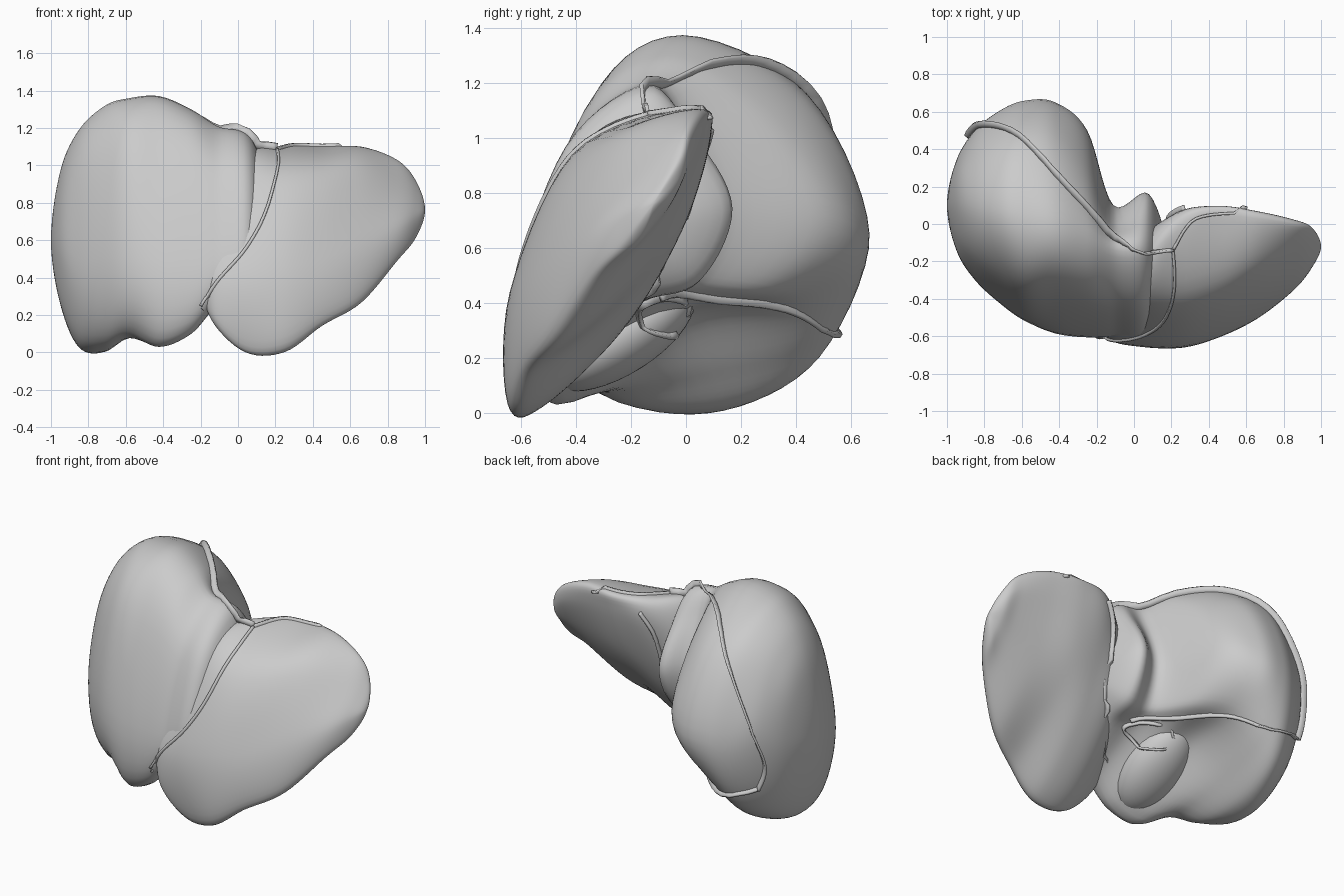
import bpy, bmesh, math
from mathutils import Vector, Euler
from mathutils.bvhtree import BVHTree

cube = bpy.data.objects.get("Cube")
if cube:
    bpy.data.objects.remove(cube)

grey = bpy.data.materials.new("plain grey")
grey.use_nodes = True
colour = (0.6, 0.6, 0.6, 1)
grey.diffuse_color = colour
grey.node_tree.nodes["Principled BSDF"].inputs["Base Color"].default_value = colour

STEPS = 7


def spline(points, closed=False):
    """Sample a smooth curve running through all the points."""
    count = len(points)

    def pick(i):
        return points[i % count] if closed else points[max(0, min(count - 1, i))]

    result = []
    for i in range(count if closed else count - 1):
        a, b, c, d = (pick(i + k) for k in (-1, 0, 1, 2))
        for s in range(STEPS):
            t = s / STEPS
            result.append(b + (c - a) * t / 2 + (a * 2 - b * 5 + c * 4 - d) * t ** 2 / 2
                          + (b * 3 - a - c * 3 + d) * t ** 3 / 2)
    if not closed:
        result.append(points[-1])
    return result


def finish(name, bm):
    """Turn a bmesh into a smooth shaded object."""
    bmesh.ops.remove_doubles(bm, verts=bm.verts, dist=0.0005)
    bmesh.ops.recalc_face_normals(bm, faces=bm.faces)
    mesh = bpy.data.meshes.new(name)
    bm.to_mesh(mesh)
    bm.free()
    mesh.materials.append(grey)
    obj = bpy.data.objects.new(name, mesh)
    bpy.context.collection.objects.link(obj)
    bpy.ops.object.select_all(action="DESELECT")
    obj.select_set(True)
    bpy.context.view_layer.objects.active = obj
    bpy.ops.object.shade_smooth_by_angle(angle=math.radians(60))
    return obj


def pole(ring, offset):
    """Collapsed ring past an end, and the mirrored ring that makes the end round."""
    centre = sum(ring, Vector()) / len(ring)
    return [centre + Vector((offset, 0, 0))] * len(ring), [centre * 2 - p for p in ring]


def loft(name, sections, start, end):
    """Skin a body over side profiles placed along x (hundredths of a unit)."""
    profiles = [spline([Vector((x, y, z)) / 100 for y, z in outline], closed=True)
                for x, outline in sections]
    first_pole, first_mirror = pole(profiles[0], -start)
    last_pole, last_mirror = pole(profiles[-1], end)
    profiles = [first_mirror, first_pole] + profiles + [last_pole, last_mirror]
    lines = [spline(list(line))[STEPS:-STEPS] for line in zip(*profiles)]
    bm = bmesh.new()
    rows = [[bm.verts.new(p) for p in ring] for ring in zip(*lines)]
    for low, high in zip(rows, rows[1:]):
        for i in range(len(low)):
            bm.faces.new((low[i - 1], low[i], high[i], high[i - 1]))
    return finish(name, bm)


def blob(name, centre, radii, tilt):
    """Stretched sphere for a small lobe."""
    bm = bmesh.new()
    bmesh.ops.create_uvsphere(bm, u_segments=32, v_segments=20, radius=1)
    turn = Euler([math.radians(a) for a in tilt])
    for v in bm.verts:
        p = Vector([c * r for c, r in zip(v.co, radii)])
        p.rotate(turn)
        v.co = p + Vector(centre)
    return finish(name, bm)


# Profiles run: top, upper back, back, lower back, bottom, front bottom, front, upper front
# The inner end of the right lobe carries the swelling behind the fissure
right_sections = [
    (-95, [(10, 97), (26, 88), (34, 60), (27, 37), (10, 26), (-6, 31), (-14, 55), (-6, 84)]),
    (-85, [(6, 119), (33, 106), (50, 68), (40, 25), (12, 4), (-17, 9), (-30, 43), (-18, 99)]),
    (-71, [(3, 132), (41, 114), (61, 64), (48, 20), (14, 2), (-28, 6), (-43, 43), (-28, 108)]),
    (-58, [(0, 136), (44, 116), (66, 65), (50, 28), (10, 15), (-37, 9), (-52, 42), (-34, 113)]),
    (-42, [(-2, 137), (43, 113), (65, 66), (45, 40), (0, 33), (-47, 3), (-58, 40), (-35, 113)]),
    (-25, [(-7, 130), (27, 110), (50, 72), (32, 46), (-2, 38), (-50, 10), (-60, 40), (-38, 108)]),
    (-11, [(-14, 121), (0, 104), (10, 75), (4, 50), (-10, 42), (-48, 25), (-60, 42), (-42, 98)]),
    (8, [(-15, 113), (3, 98), (16, 74), (4, 49), (-18, 43), (-42, 36), (-57, 50), (-42, 94)]),
]
left_sections = [
    (-14, [(-42, 68), (-36, 55), (-38, 40), (-45, 28), (-54, 18), (-61, 20), (-60, 40), (-50, 62)]),
    (4, [(-20, 105), (-8, 88), (-11, 55), (-28, 27), (-52, 4), (-63, 4), (-64, 42), (-42, 91)]),
    (25, [(-3, 110), (7, 100), (-4, 62), (-22, 32), (-52, 4), (-65, 5), (-63, 46), (-41, 94)]),
    (45, [(4, 110), (9, 101), (-1, 68), (-20, 42), (-48, 19), (-60, 17), (-57, 50), (-35, 96)]),
    (66, [(3, 110), (6, 99), (-3, 73), (-18, 50), (-38, 31), (-50, 29), (-46, 59), (-24, 98)]),
    (85, [(0, 103), (2, 93), (-5, 76), (-15, 62), (-26, 52), (-35, 50), (-33, 68), (-15, 92)]),
    (95, [(-3, 92), (-2, 86), (-5, 78), (-11, 70), (-17, 63), (-23, 62), (-22, 73), (-12, 85)]),
]

# Main lobes and the small lobe below
lobes = [
    loft("right_lobe", right_sections, 0.05, 0.1),
    loft("left_lobe", left_sections, 0.06, 0.05),
    blob("quadrate_lobe", (-0.36, -0.24, 0.28), (0.19, 0.31, 0.14), (32, 0, 0)),
]

# One search tree over all lobes, so that ligaments lie on the surface
verts, faces = [], []
for lobe in lobes:
    base = len(verts)
    verts += [v.co.copy() for v in lobe.data.vertices]
    faces += [[base + i for i in f.vertices] for f in lobe.data.polygons]
surface = BVHTree.FromPolygons(verts, faces)


def ligament(name, path, height=0.025, closed=False):
    """Thin upright band following the surface along a path."""
    bm = bmesh.new()
    rows = []
    for p in spline([Vector(q) / 100 for q in path], closed):
        spot, normal, _, _ = surface.find_nearest(p)
        rows.append([bm.verts.new(spot + normal * h) for h in (-0.02, height)])
    pairs = list(zip(rows, rows[1:]))
    if closed:
        pairs.append((rows[-1], rows[0]))
    for a, b in pairs:
        bm.faces.new((a[0], b[0], b[1], a[1]))
    obj = finish(name, bm)
    solid = obj.modifiers.new("thickness", "SOLIDIFY")
    solid.thickness = 0.014
    solid.offset = 0


# Ligaments and folds
ligament("front_ligament", [(21, -14, 110), (21, -35, 97), (15, -53, 76), (4, -61, 56),
                            (-11, -62, 38), (-20, -60, 25)], 0.012)
ligament("upper_right_ligament", [(21, -14, 110), (-6, -12, 117), (-40, 25, 128),
                                  (-68, 50, 103), (-85, 55, 75), (-89, 47, 50), (-84, 47, 34)], 0.035)
ligament("lower_right_ligament", [(-84, 47, 34), (-65, 50, 32), (-42, 40, 36),
                                  (-22, 12, 38), (-5, -10, 44)])
ligament("upper_left_ligament", [(21, -14, 110), (33, 3, 109), (60, 6, 107)], 0.015)
ligament("fissure_ligament", [(27, 8, 103), (20, 4, 90), (17, -4, 68), (10, -14, 45),
                              (-6, -35, 32), (-20, -58, 24)])
ligament("porta_rim", [(-5, -15, 43), (-24, 0, 43), (-32, -4, 32), (-14, -14, 30)], closed=True)
